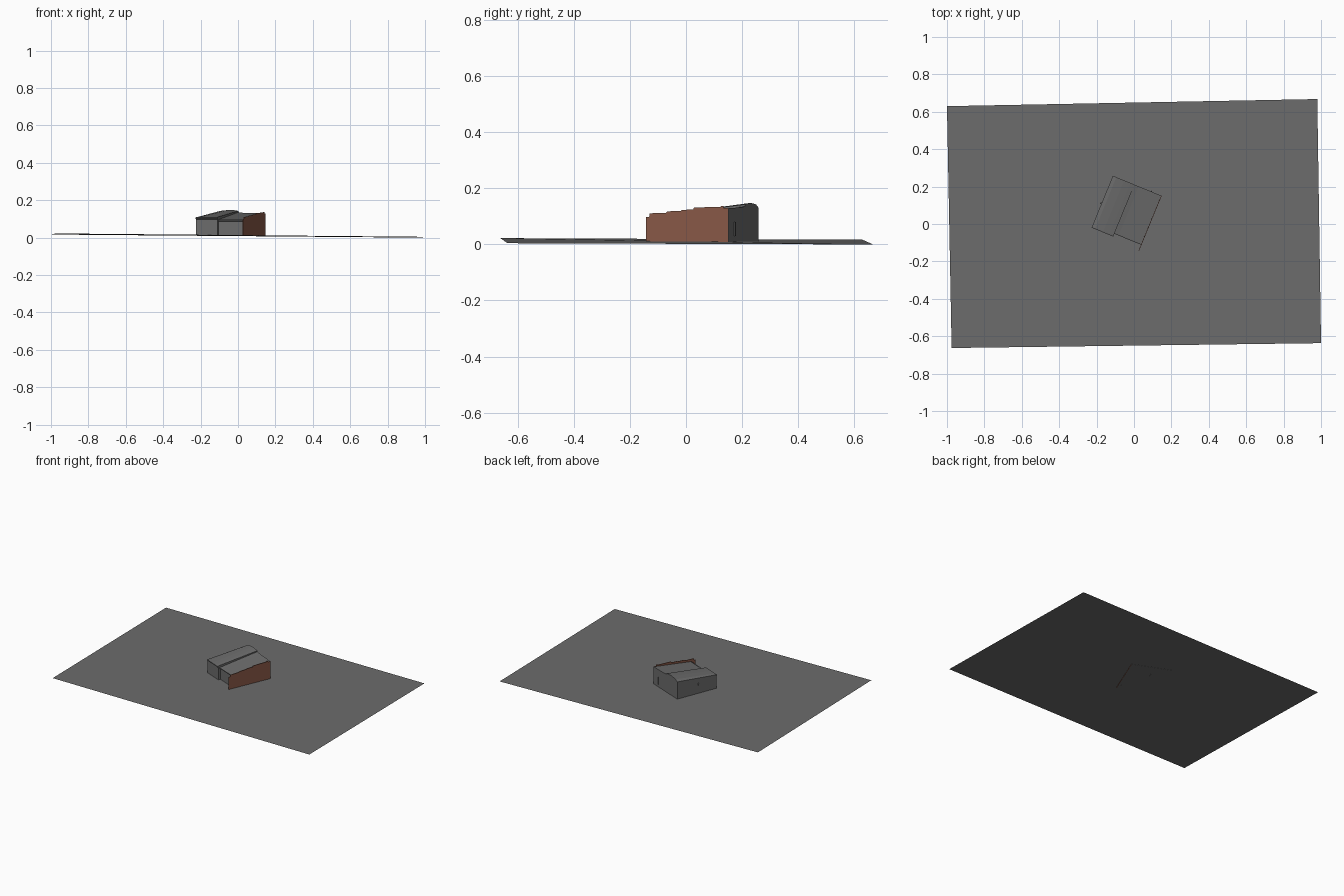
import bpy
from mathutils import Vector

if "Cube" in bpy.data.objects:
    bpy.data.objects.remove(bpy.data.objects["Cube"])


def material(name, rgb):
    m = bpy.data.materials.new(name)
    m.diffuse_color = (*rgb, 1)
    m.use_nodes = True
    m.node_tree.nodes["Principled BSDF"].inputs["Base Color"].default_value = m.diffuse_color
    return m


GREY = material("grey", (0.15, 0.15, 0.15))
BRICK = material("brick_red", (0.25, 0.10, 0.063))

# House axes: u runs along the front, v runs to the back
ORIGIN = Vector((-0.225, -0.015, 0))
U = Vector((0.925, -0.38, 0)).normalized()
V = Vector((0.38, 0.925, 0)).normalized()
DEPTH = 0.295


def place(u, v, z):
    return ORIGIN + U * u + V * v + Vector((0, 0, z))


def ground_z(x, y):
    return 0.0106 - 0.0091 * x - 0.0046 * y


def build(name, verts, faces, mat):
    mesh = bpy.data.meshes.new(name)
    mesh.from_pydata(verts, [], faces)
    mesh.materials.append(mat)
    obj = bpy.data.objects.new(name, mesh)
    bpy.context.collection.objects.link(obj)
    return obj


def wing(name, columns, v0, v1):
    """Block whose roof runs from a front height to a back height per column."""
    verts, faces = [], []
    for u, zf, zb in columns:
        for v, z in ((v0, zf), (v1, zb)):
            p = place(u, v, 0)
            verts += [(p.x, p.y, ground_z(p.x, p.y)), (p.x, p.y, z)]
    n = len(columns)
    for i in range(n - 1):
        a, b = 4 * i, 4 * i + 4
        faces += [(a + 1, b + 1, b + 3, a + 3),      # roof
                  (a, b, b + 1, a + 1),              # front
                  (b + 2, a + 2, a + 3, b + 3)]      # back
    e = 4 * (n - 1)
    faces += [(2, 0, 1, 3), (e, e + 2, e + 3, e + 1)]
    build(name, verts, faces, mat=GREY)


def slab(name, u0, u1, outline, mat):
    """Extrude a (v, z) outline from u0 to u1."""
    n = len(outline)
    verts = [place(u, v, z) for u in (u0, u1) for v, z in outline]
    faces = [tuple(reversed(range(n))), tuple(range(n, 2 * n))]
    faces += [(i, (i + 1) % n, n + (i + 1) % n, n + i) for i in range(n)]
    build(name, verts, faces, mat)


# Slightly tilted ground sheet
corners = [(-0.975, -0.663), (1.0, -0.637), (0.98, 0.668), (-1.0, 0.63)]
build("ground_sheet", [(x, y, max(0, ground_z(x, y))) for x, y in corners],
      [(0, 1, 2, 3)], GREY)

# Half of the floor shows beneath the ground
tri = [place(0, 0, 0), place(0, DEPTH, 0), place(0.285, -0.02, 0)]
build("floor_underside", [(p.x, p.y, ground_z(p.x, p.y) - 0.001) for p in tri],
      [(0, 1, 2)], GREY)

# Two wings, the left one taller and slightly further forward
wing("left_wing", [(0, 0.108, 0.132), (0.02, 0.109, 0.143), (0.065, 0.110, 0.148),
                   (0.10, 0.110, 0.147), (0.125, 0.110, 0.143)], 0, DEPTH)
wing("right_wing", [(0.125, 0.097, 0.136), (0.15, 0.096, 0.133),
                    (0.28, 0.095, 0.129)], 0.016, DEPTH)

# Eave boards along the front
for name, u0, u1, v, z in (("left_eave", 0, 0.125, 0, 0.108),
                           ("right_eave", 0.125, 0.28, 0.016, 0.0955)):
    slab(name, u0, u1, [(v, z - 0.01), (v - 0.005, z - 0.006),
                        (v - 0.005, z), (v, z + 0.002)], GREY)

# Stepped brick party wall on the right side
steps = [(-0.022, 0.098), (-0.010, 0.099), (-0.008, 0.111), (0.055, 0.113),
         (0.060, 0.118), (0.112, 0.120), (0.115, 0.123), (0.160, 0.125),
         (0.163, 0.132), (0.265, 0.134), (0.267, 0.137), (0.276, 0.137),
         (0.276, 0.130), (DEPTH, 0.130)]
steps = [(v, z) for v, z in steps if v < 0.28]
slab("brick_wall", 0.279, 0.282,
     [(-0.022, 0.008)] + steps + [(DEPTH - 0.018 + 0.017, 0.130),
                                  (DEPTH - 0.001, 0.008)], BRICK)

# Small pipe-like fittings on the left and back walls
slab("left_wall_fitting", -0.006, 0, [(0.13, 0.07), (0.14, 0.07),
                                      (0.14, 0.085), (0.13, 0.085)], GREY)
slab("back_wall_fitting", 0.22, 0.226, [(DEPTH, 0.03), (DEPTH + 0.004, 0.03),
                                        (DEPTH + 0.004, 0.08), (DEPTH, 0.08)], GREY)
